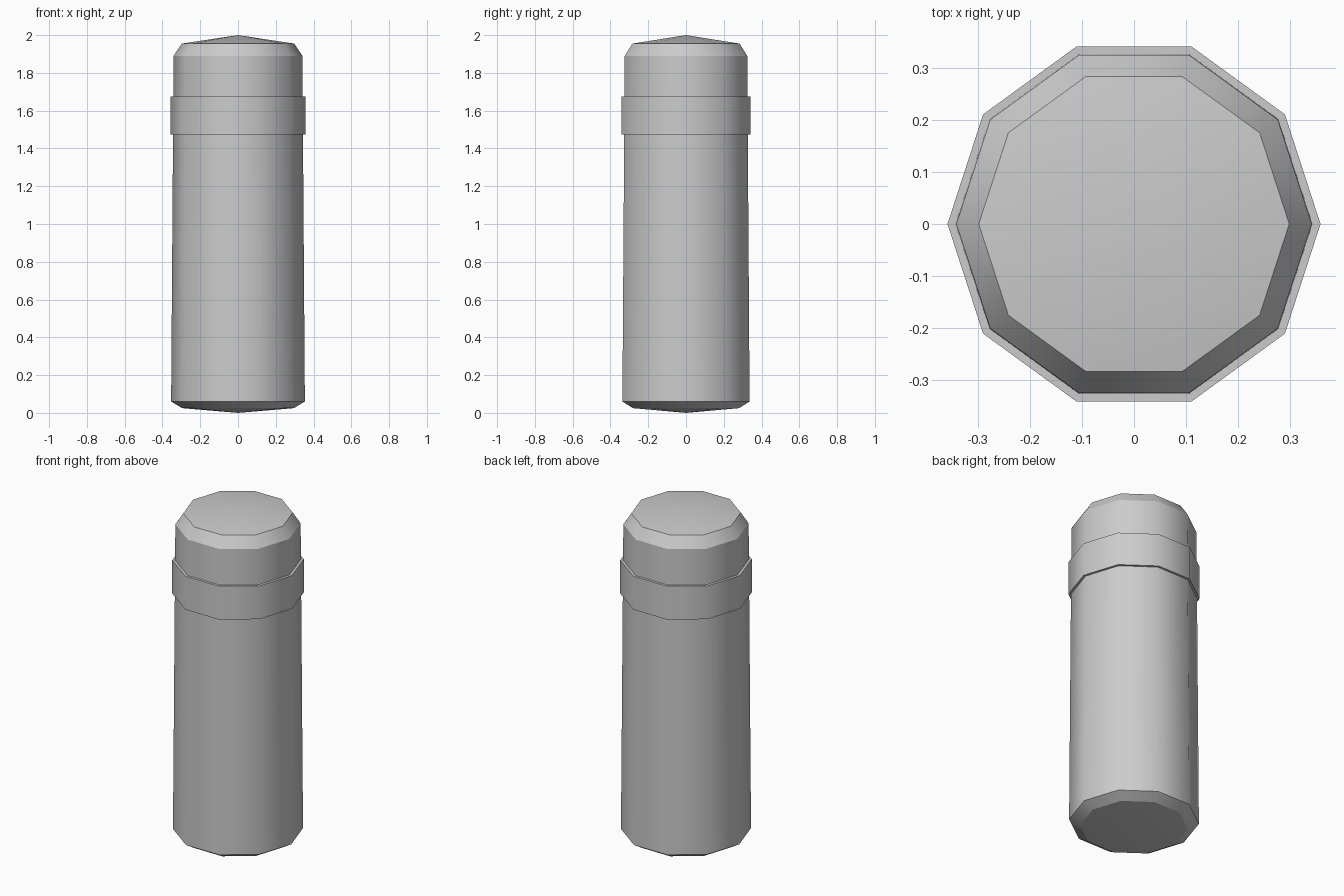
import bpy
import bmesh
from math import cos, sin, tau

SIDES = 10

cube = bpy.data.objects.get("Cube")
if cube:
    bpy.data.objects.remove(cube, do_unlink=True)

grey = bpy.data.materials.new("plain grey")
grey.use_nodes = True
grey.diffuse_color = (0.6, 0.6, 0.6, 1)
grey.node_tree.nodes["Principled BSDF"].inputs["Base Color"].default_value = (0.6, 0.6, 0.6, 1)


def lathe(name, profile, closed=False):
    """Revolve (radius, z) points; radius zero makes a pole."""
    bm = bmesh.new()
    rings = []
    for r, z in profile:
        if r == 0:
            rings.append([bm.verts.new((0, 0, z))] * SIDES)
        else:
            rings.append([bm.verts.new((r * cos(tau * i / SIDES), r * sin(tau * i / SIDES), z))
                          for i in range(SIDES)])
    pairs = list(zip(rings, rings[1:]))
    if closed:
        pairs.append((rings[-1], rings[0]))
    for low, high in pairs:
        for i in range(SIDES):
            j = (i + 1) % SIDES
            corners = dict.fromkeys((low[i], low[j], high[j], high[i]))
            bm.faces.new(list(corners)).smooth = True
    bmesh.ops.recalc_face_normals(bm, faces=bm.faces)
    # Round shading around the barrel, crisp edges between bands
    for e in bm.edges:
        e.smooth = abs(e.verts[0].co.z - e.verts[1].co.z) > 0.0001
    mesh = bpy.data.meshes.new(name)
    bm.to_mesh(mesh)
    bm.free()
    mesh.materials.append(grey)
    obj = bpy.data.objects.new(name, mesh)
    bpy.context.collection.objects.link(obj)
    return obj


# Slightly tapered body with bevelled ends and shallow conical caps
lathe("body", [(0, 0), (0.295, 0.025), (0.354, 0.06), (0.341, 1.89), (0.298, 1.955), (0, 2)])

# Collar around the upper body
lathe("collar", [(0.33, 1.475), (0.358, 1.475), (0.358, 1.675), (0.33, 1.675)], closed=True)
